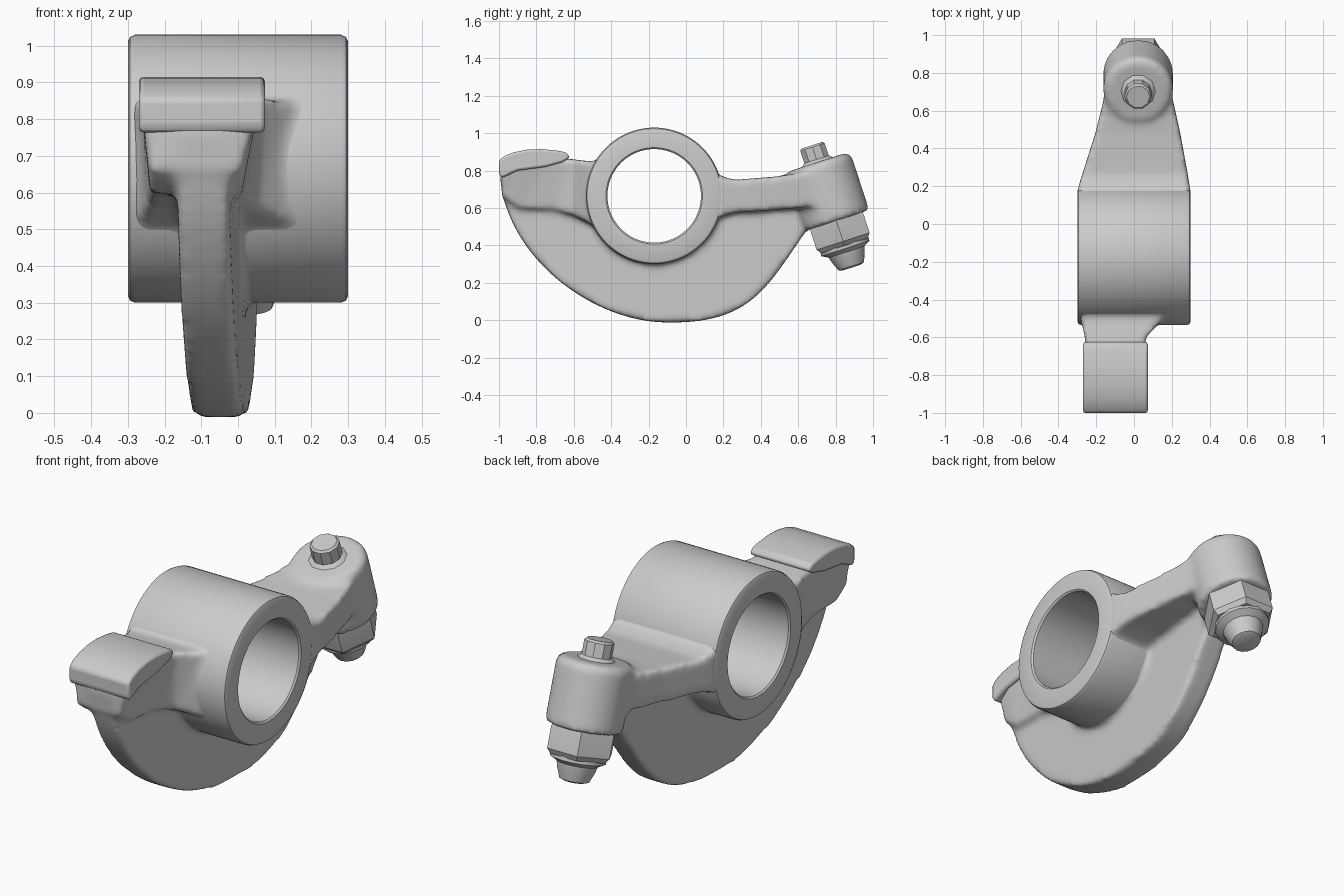
import bpy, bmesh, math
from mathutils import Vector
from mathutils.geometry import interpolate_bezier

if "Cube" in bpy.data.objects:
    bpy.data.objects.remove(bpy.data.objects["Cube"])

HUB = Vector((0, -0.17, 0.665))
SCREW = Vector((0.022, 0.67, 0.945))            # top of the tilted screw axis
TILT = Vector((0, 0.309, -0.951)).normalized()


def make(name, verts, faces):
    mesh = bpy.data.meshes.new(name)
    mesh.from_pydata([tuple(v) for v in verts], [], faces)
    bm = bmesh.new()
    bm.from_mesh(mesh)
    bmesh.ops.recalc_face_normals(bm, faces=bm.faces)
    bm.to_mesh(mesh)
    bm.free()
    ob = bpy.data.objects.new(name, mesh)
    bpy.context.collection.objects.link(ob)
    return ob


def lathe(name, profile, origin, axis, segs=64, ring=False):
    """Turn (radius, distance) points around an axis; ring=True closes the section."""
    q = axis.to_track_quat('Z', 'Y')
    verts, faces, n = [], [], len(profile)
    for r, t in profile:
        for i in range(segs):
            a = math.tau * i / segs
            verts.append(origin + q @ Vector((r * math.cos(a), r * math.sin(a), t)))
    for j in range(n if ring else n - 1):
        k = (j + 1) % n
        for i in range(segs):
            m = (i + 1) % segs
            faces.append((j * segs + i, j * segs + m, k * segs + m, k * segs + i))
    if not ring:
        faces += [tuple(range(segs)), tuple(range((n - 1) * segs, n * segs))]
    return make(name, verts, faces)


def bridge(name, sections):
    """Skin a row of equal closed sections and cap both ends."""
    n = len(sections[0])
    verts = [v for s in sections for v in s]
    faces = [tuple(range(n)), tuple(range(len(verts) - n, len(verts)))]
    for j in range(len(sections) - 1):
        for i in range(n):
            m = (i + 1) % n
            faces.append((j * n + i, j * n + m, (j + 1) * n + m, (j + 1) * n + i))
    return make(name, verts, faces)


def extrude(name, pts, x0, x1, lean=0.0):
    return bridge(name, [[(x + lean * y, y, z) for y, z in pts] for x in (x0, x1)])


def loft(name, stations):
    """Stations: y, bottom x pair, top x pair, z pair."""
    return bridge(name, [[(a, y, z0), (b, y, z0), (d, y, z1), (c, y, z1)]
                         for y, a, b, c, d, z0, z1 in stations])


def select(obs):
    bpy.ops.object.select_all(action='DESELECT')
    for o in obs:
        o.select_set(True)
    bpy.context.view_layer.objects.active = obs[0]


def shade(ob, angle=35):
    select([ob])
    bpy.ops.object.shade_smooth_by_angle(angle=math.radians(angle))


# Curved web under the hub, leaning slightly along its length
P = lambda *c: [Vector((y, z, 0)) for y, z in c]
front = interpolate_bezier(*P((-0.995, 0.78), (-0.97, 0.34), (-0.5, -0.012), (-0.1, -0.012)), 24)
rear = interpolate_bezier(*P((-0.1, -0.012), (0.34, -0.02), (0.43, 0.17), (0.63, 0.46)), 20)
outline = [(v.x, v.y) for v in front + rear[1:]] + [(0.72, 0.65), (0.2, 0.66), (-0.6, 0.7), (-0.8, 0.8)]
web = extrude("arm_body", outline, -0.115, 0.027, 0.055)

# Flared neck that carries the front pad
neck = loft("neck", [
    (-0.985, -0.24, 0.01, -0.265, 0.065, 0.66, 0.85),
    (-0.90, -0.24, 0.01, -0.265, 0.065, 0.60, 0.87),
    (-0.70, -0.24, 0.02, -0.26, 0.06, 0.59, 0.87),
    (-0.60, -0.25, 0.05, -0.26, 0.065, 0.56, 0.86),
    (-0.52, -0.27, 0.14, -0.28, 0.14, 0.52, 0.85),
    (-0.40, -0.28, 0.24, -0.28, 0.24, 0.45, 0.85)])

# Tapered rear arm
arm = loft("rear_arm", [(y, a, b, a, b, z0, z1) for y, a, b, z0, z1 in [
    (0.00, -0.29, 0.29, 0.50, 0.82), (0.19, -0.297, 0.297, 0.555, 0.77),
    (0.26, -0.275, 0.285, 0.575, 0.75), (0.48, -0.205, 0.245, 0.59, 0.768),
    (0.66, -0.16, 0.205, 0.605, 0.795), (0.76, -0.15, 0.19, 0.61, 0.80)]])

# Tilted boss and the hub mass, fused for soft fillets
boss = lathe("boss", [(0.165, 0.105), (0.185, 0.13), (0.185, 0.435)], SCREW, TILT)
mass = lathe("hub_mass", [(0.362, -0.285), (0.362, 0.285)], HUB, Vector((1, 0, 0)))
select([web, neck, arm, boss, mass])
bpy.ops.object.join()

cutter = lathe("bore_cutter", [(0.28, -0.6), (0.28, 0.6)], HUB, Vector((1, 0, 0)), 96)
remesh = web.modifiers.new("fuse", 'REMESH')
remesh.mode = 'VOXEL'
remesh.voxel_size = 0.014
smooth = web.modifiers.new("fillets", 'SMOOTH')
smooth.factor = 0.5
smooth.iterations = 14
cut = web.modifiers.new("bore", 'BOOLEAN')
cut.operation = 'DIFFERENCE'
cut.solver = 'EXACT'
cut.object = cutter
select([web])
for m in ("fuse", "fillets", "bore"):
    bpy.ops.object.modifier_apply(modifier=m)
bpy.data.objects.remove(cutter)
shade(web, 50)

# Hub tube with softened rims
hub = lathe("hub", [(0.25, -0.292), (0.258, -0.3), (0.345, -0.3), (0.359, -0.294), (0.365, -0.28),
                    (0.365, 0.28), (0.359, 0.294), (0.345, 0.3), (0.258, 0.3), (0.25, 0.292)],
            HUB, Vector((1, 0, 0)), 96, ring=True)
shade(hub)

# Curved contact pad
pad = extrude("contact_pad", [(-1.0, 0.855), (-0.97, 0.878), (-0.92, 0.898), (-0.85, 0.912), (-0.77, 0.915),
                              (-0.69, 0.907), (-0.64, 0.897), (-0.62, 0.87), (-0.66, 0.845),
                              (-0.75, 0.82), (-0.90, 0.80), (-0.985, 0.76), (-1.0, 0.78)], -0.27, 0.073)
bevel = pad.modifiers.new("soft_edges", 'BEVEL')
bevel.width = 0.012
bevel.segments = 2
shade(pad)

# Adjusting screw: top stud, hex lock nut, collar and tip
stud = lathe("screw_stud", [(0.10, 0.15), (0.092, 0.105), (0.072, 0.09), (0.072, 0.02), (0.062, 0.01)],
             SCREW, TILT, 10)
nut = lathe("lock_nut", [(0.165, 0.40), (0.172, 0.45), (0.172, 0.55), (0.15, 0.575)], SCREW, TILT, 6)
tip = lathe("screw_tip", [(0.135, 0.54), (0.135, 0.59), (0.10, 0.61), (0.092, 0.64), (0.072, 0.69), (0.05, 0.698)],
            SCREW, TILT, 16)
for part in (stud, nut, tip):
    shade(part, 30)
